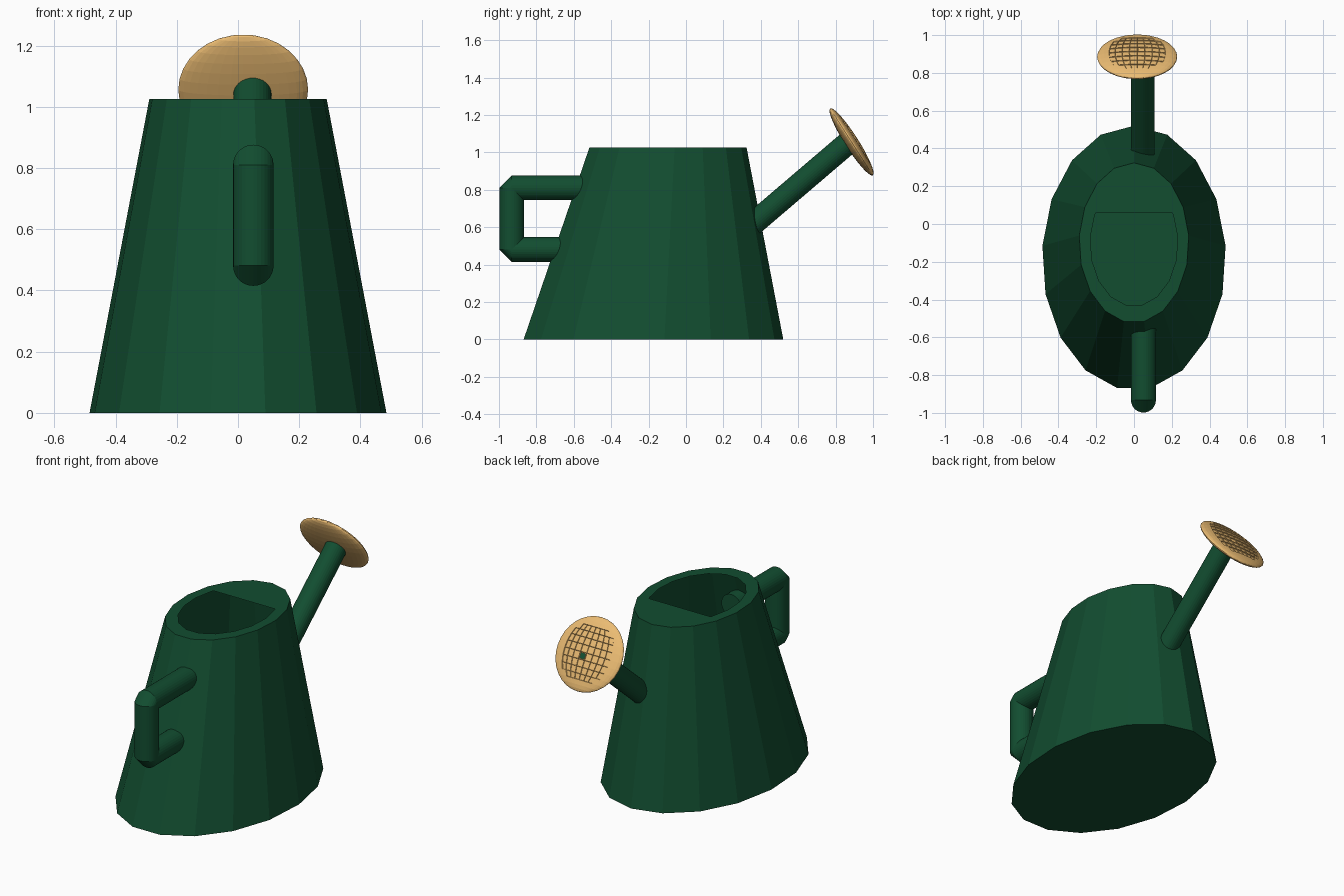
import bpy, bmesh
from math import sin, cos, pi, atan2
from mathutils import Vector, Matrix

if "Cube" in bpy.data.objects:
    bpy.data.objects.remove(bpy.data.objects["Cube"])

def material(name, col):
    m = bpy.data.materials.new(name)
    m.diffuse_color = (*col, 1)
    m.use_nodes = True
    m.node_tree.nodes["Principled BSDF"].inputs["Base Color"].default_value = m.diffuse_color
    return m

GREEN = material("green_enamel", (0.006, 0.075, 0.03))
BRASS = material("brass", (0.83, 0.5, 0.17))

def finish(name, bm, mat):
    me = bpy.data.meshes.new(name)
    bm.to_mesh(me)
    bm.free()
    me.materials.append(mat)
    ob = bpy.data.objects.new(name, me)
    bpy.context.collection.objects.link(ob)
    return ob

def tube(bm, a, b, r, sides=32):
    """Capped cylinder from a to b."""
    a, b = Vector(a), Vector(b)
    d = b - a
    mat = Matrix.Translation((a + b) / 2) @ d.to_track_quat('Z', 'Y').to_matrix().to_4x4()
    bmesh.ops.create_cone(bm, cap_ends=True, segments=sides, radius1=r, radius2=r,
                          depth=d.length, matrix=mat)

# Body: tapered 17-sided oval shell with a half-covered top
N = 17
bm = bmesh.new()
def ring(cy, rx, ry, z):
    return [bm.verts.new((-rx * sin(2 * pi * i / N), cy + ry * cos(2 * pi * i / N), z))
            for i in range(N)]
def bridge(lo, hi):
    for i in range(N):
        j = (i + 1) % N
        bm.faces.new((lo[i], lo[j], hi[j], hi[i]))
base = ring(-0.18, 0.487, 0.70, 0)
rim = ring(-0.10, 0.291, 0.424, 1.025)
lip = ring(-0.10, 0.232, 0.335, 1.025)
bridge(base, rim)
bridge(rim, lip)
bm.faces.new(base[::-1])
cover = bm.faces.new(lip)
bmesh.ops.bisect_plane(bm, geom=[cover] + list(cover.edges) + list(cover.verts),
                       plane_co=(0, 0.06, 0), plane_no=(0, 1, 0))
bm.faces.ensure_lookup_table()
hole = [f for f in bm.faces if len(f.verts) > 5 and f.calc_center_median().z > 1
        and f.calc_center_median().y < 0.05]
bmesh.ops.delete(bm, geom=hole, context='FACES')
finish("body", bm, GREEN)

# Handle: three tubes with chamfered corners
HX, HR, HY = 0.05, 0.066, -0.932
Z_TOP, Z_LOW = 0.81, 0.481
bm = bmesh.new()
tube(bm, (HX, HY, Z_TOP), (HX, -0.5, Z_TOP), HR)
tube(bm, (HX, HY, Z_LOW), (HX, -0.6, Z_LOW), HR)
tube(bm, (HX, HY, Z_LOW), (HX, HY, Z_TOP), HR)
for z in (Z_TOP, Z_LOW):
    pts = []
    for i in range(32):
        c, s = HR * cos(pi * i / 16), HR * sin(pi * i / 16)
        pts += [bm.verts.new((HX + c, HY, z + s)), bm.verts.new((HX + c, HY + s, z))]
    bmesh.ops.convex_hull(bm, input=pts)
finish("handle", bm, GREEN)

# Spout
bm = bmesh.new()
tube(bm, (0.047, 0.32, 0.585), (0.047, 0.865, 1.05), 0.062)
finish("spout", bm, GREEN)

# Rose: flattened sphere with a grid of inset cells on its outer side
bm = bmesh.new()
bmesh.ops.create_uvsphere(bm, u_segments=32, v_segments=16, radius=1)
bmesh.ops.scale(bm, vec=(0.212, 0.036, 0.212), verts=bm.verts)
cells = [f for f in bm.faces if f.calc_center_median().y > 0
         and Vector((f.calc_center_median().x, f.calc_center_median().z)).length < 0.158]
bmesh.ops.inset_individual(bm, faces=cells, thickness=0.002, depth=-0.004)
# one open water hole
target = Vector((0.022, 0.036, 0.0))
open_cell = min(cells, key=lambda f: (f.calc_center_median() - target).length)
bmesh.ops.inset_individual(bm, faces=[open_cell], thickness=0.006)
bmesh.ops.delete(bm, geom=[open_cell], context='FACES')
bm.transform(Matrix.Translation((0.017, 0.885, 1.056)) @ Matrix.Rotation(atan2(0.23, 0.36), 4, 'X'))
finish("rose", bm, BRASS)
